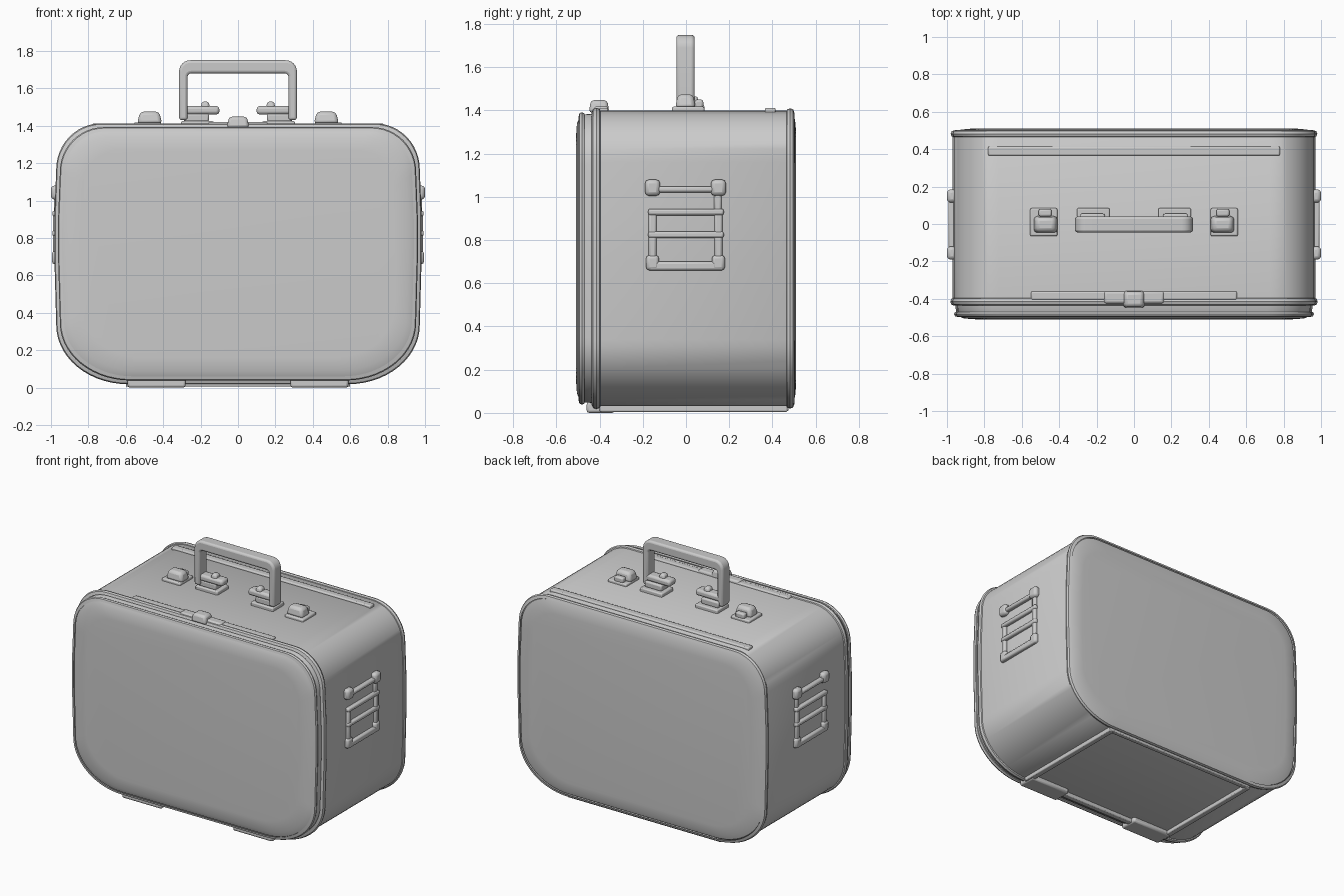
import bpy, bmesh, math
from mathutils import Vector

if "Cube" in bpy.data.objects:
    bpy.data.objects.remove(bpy.data.objects["Cube"])


def finish(name, bm, bevel=0.0, segs=2, angle=35):
    bmesh.ops.recalc_face_normals(bm, faces=bm.faces)
    me = bpy.data.meshes.new(name)
    bm.to_mesh(me)
    bm.free()
    ob = bpy.data.objects.new(name, me)
    bpy.context.collection.objects.link(ob)
    if bevel:
        mod = ob.modifiers.new("Bevel", 'BEVEL')
        mod.width, mod.segments, mod.limit_method = bevel, segs, 'ANGLE'
    bpy.ops.object.select_all(action='DESELECT')
    ob.select_set(True)
    bpy.context.view_layer.objects.active = ob
    bpy.ops.object.shade_smooth_by_angle(angle=math.radians(angle))
    return ob


def arc(cx, cz, rx, rz, a0, a1, n):
    return [(cx + rx * math.cos(math.radians(a0 + (a1 - a0) * i / n)),
             cz + rz * math.sin(math.radians(a0 + (a1 - a0) * i / n))) for i in range(n + 1)]


def box(name, lo, hi, bevel=0.01, taper=1.0):
    bm = bmesh.new()
    lo, hi = Vector(lo), Vector(hi)
    c, s = (lo + hi) / 2, hi - lo
    bmesh.ops.create_cube(bm, size=1)
    for v in bm.verts:
        k = taper if v.co.z > 0 else 1
        v.co = Vector((c.x + v.co.x * s.x * k, c.y + v.co.y * s.y * k, c.z + v.co.z * s.z))
    return finish(name, bm, bevel)


# Case outline: right half is tight at the top, broad at the bottom
W, TOP, BOT = 0.97, 1.40, 0.03
MID = (TOP + BOT) / 2
right = arc(0.58, 0.34, 0.38, 0.31, -90, 0, 14) + [(W, 0.7), (W, 0.9)] \
    + arc(0.725, 1.16, 0.235, 0.24, 0, 90, 12)
OUTLINE = right + [(-x, z) for x, z in reversed(right)]


def shell(name, sections, caps=True):
    """Skin the outline through (y, inset) sections."""
    bm = bmesh.new()
    rings = []
    for y, i in sections:
        kx, kz = 1 - i / W, 1 - i / (MID - BOT)
        rings.append([bm.verts.new((x * kx, y, MID + (z - MID) * kz)) for x, z in OUTLINE])
    n = len(OUTLINE)
    for a, b in zip(rings, rings[1:]):
        for j in range(n):
            bm.faces.new((a[j], a[(j + 1) % n], b[(j + 1) % n], b[j]))
    if caps:
        bm.faces.new(rings[0])
        bm.faces.new(rings[-1])
    return finish(name, bm)


# Main body and front lid
shell("case_body", [(-0.41, 0.0), (0.47, 0.0), (0.495, 0.015), (0.505, 0.045), (0.51, 0.10)])
shell("front_lid", [(-0.51, 0.13), (-0.505, 0.06), (-0.492, 0.03), (-0.47, 0.018), (-0.41, 0.014)])

# Rims along the seam and the front and back edges
for name, y, out, w in (("seam_rim", -0.415, -0.012, 0.022),
                        ("back_rim", 0.482, -0.010, 0.02),
                        ("front_rim", -0.482, 0.008, 0.016)):
    shell(name, [(y - w, out + 0.022), (y - w * 0.7, out + 0.005), (y, out),
                 (y + w * 0.7, out + 0.005), (y + w, out + 0.022)], caps=False)

# Ridges on the top
box("top_back_ridge", (-0.78, 0.365, 1.385), (0.78, 0.415, 1.412), 0.008)
box("top_front_ridge", (-0.55, -0.405, 1.385), (0.55, -0.36, 1.412), 0.008)

# Front clasp in the middle of the seam
box("front_clasp_plate", (-0.16, -0.425, 1.39), (0.16, -0.36, 1.42), 0.012)
box("front_clasp", (-0.06, -0.45, 1.39), (0.06, -0.355, 1.448), 0.015, 0.8)

# Carrying handle: an upside-down U
outer = [(0.315, 1.43)] + arc(0.255, 1.69, 0.06, 0.06, 0, 90, 6)
inner = [(0.27, 1.43)] + arc(0.25, 1.66, 0.02, 0.02, 0, 90, 4)
outline = outer + [(-x, z) for x, z in reversed(outer)]
outline += [(-x, z) for x, z in inner] + list(reversed(inner))
bm = bmesh.new()
face = bm.faces.new([bm.verts.new((x, -0.045, z)) for x, z in outline])
ext = bmesh.ops.extrude_face_region(bm, geom=[face])
for v in ext["geom"]:
    if isinstance(v, bmesh.types.BMVert):
        v.co.y = 0.04
finish("handle", bm, 0.014, 3)

for s, side in ((-1, "left"), (1, "right")):
    def sbox(name, lo, hi, bevel=0.01, taper=1.0):
        xs = sorted((s * lo[0], s * hi[0]))
        return box(f"{side}_{name}", (xs[0], *lo[1:]), (xs[1], *hi[1:]), bevel, taper)

    # Handle mounts
    sbox("mount_base", (0.13, -0.045, 1.39), (0.305, 0.085, 1.425), 0.008)
    sbox("mount_stem", (0.155, -0.03, 1.42), (0.29, 0.055, 1.465), 0.01)
    sbox("mount_flange", (0.10, -0.035, 1.46), (0.30, 0.04, 1.505), 0.015)
    sbox("mount_tip", (0.15, -0.03, 1.495), (0.20, 0.03, 1.53), 0.012, 0.7)

    # Top latches
    sbox("latch_plate", (0.41, -0.065, 1.39), (0.555, 0.085, 1.418), 0.008)
    sbox("latch_body", (0.405, -0.05, 1.41), (0.54, 0.045, 1.475), 0.018, 0.75)
    sbox("latch_hook", (0.44, 0.04, 1.41), (0.51, 0.08, 1.45), 0.01)

    # Side fitting: crossbars, uprights and corner knobs
    for i, (y, z, h) in enumerate(((0.16, 1.035, 0.028), (0.175, 0.93, 0.03),
                                   (0.175, 0.825, 0.03), (0.175, 0.68, 0.04))):
        sbox(f"side_bar_{i}", (0.95, -y, z - h / 2), (0.993, y, z + h / 2), 0.01)
    for y, yn in ((-0.155, "front"), (0.15, "back")):
        sbox(f"side_upright_{yn}", (0.95, y - 0.018, 0.68), (0.988, y + 0.018, 0.93), 0.01)
        sbox(f"side_knob_{yn}", (0.95, y - 0.035, 1.005), (1.0, y + 0.035, 1.08), 0.018)
        sbox(f"side_corner_{yn}", (0.95, y - 0.03, 0.66), (0.995, y + 0.03, 0.73), 0.015)
    sbox("side_link", (0.95, 0.13, 0.93), (0.983, 0.165, 1.03), 0.01)

    # Base strips and front feet
    sbox("base_strip", (0.56, -0.40, 0.005), (0.60, 0.47, 0.045), 0.006)
    sbox("foot", (0.28, -0.46, 0.0), (0.59, -0.33, 0.05), 0.012)

box("base_front_strip", (-0.59, -0.40, 0.005), (0.59, -0.36, 0.045), 0.006)
box("base_back_strip", (-0.59, 0.44, 0.008), (0.59, 0.475, 0.045), 0.006)
